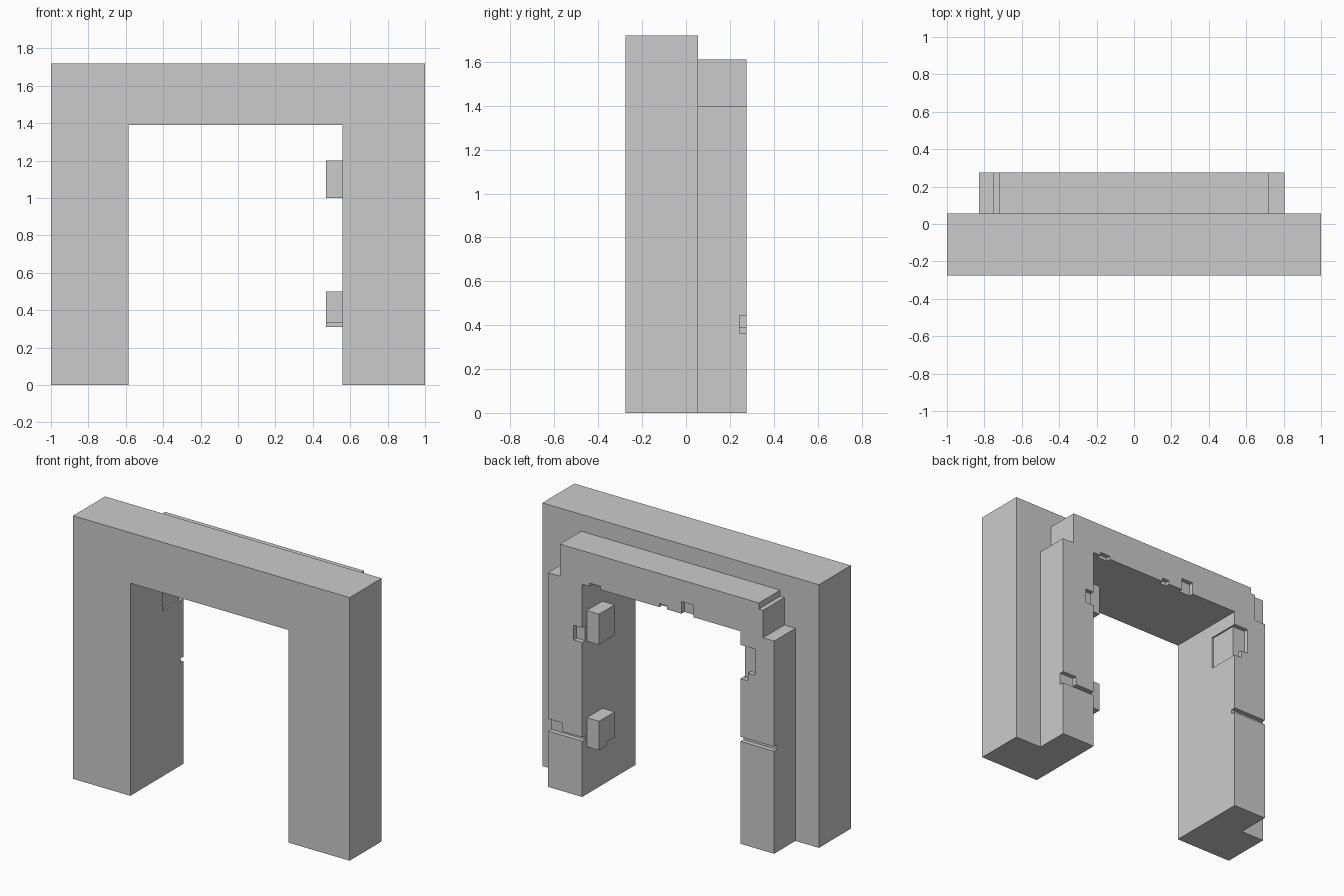
import bpy, bmesh

if "Cube" in bpy.data.objects:
    bpy.data.objects.remove(bpy.data.objects["Cube"])

Y_FRONT, Y_MID, Y_BACK = -0.275, 0.055, 0.275


def extrude_profile(name, profile, axis, a, b):
    """Extrude a closed 2D profile along x (profile = y,z) or y (profile = x,z)."""
    bm = bmesh.new()
    point = (lambda p: (p[0], a, p[1])) if axis == 'y' else (lambda p: (a, p[0], p[1]))
    face = bm.faces.new([bm.verts.new(point(p)) for p in profile])
    geom = bmesh.ops.extrude_face_region(bm, geom=[face])['geom']
    shift = (0, b - a, 0) if axis == 'y' else (b - a, 0, 0)
    bmesh.ops.translate(bm, vec=shift, verts=[v for v in geom if isinstance(v, bmesh.types.BMVert)])
    bmesh.ops.recalc_face_normals(bm, faces=bm.faces)
    mesh = bpy.data.meshes.new(name)
    bm.to_mesh(mesh)
    bm.free()
    obj = bpy.data.objects.new(name, mesh)
    bpy.context.collection.objects.link(obj)
    return obj


# Shared doorway opening
L, R, TOP = -0.586, 0.558, 1.39
opening = [(R, 0), (R, TOP), (L, TOP), (L, 0)]

# Wide front frame
extrude_profile("front_frame",
                [(-1, 0), (-1, 1.72), (1, 1.72), (1, 0)] + opening, 'y', Y_FRONT, Y_MID)

# Narrower back frame, with stepped shoulders and a chipped lintel corner
back = extrude_profile("back_frame",
                       [(-0.83, 0), (-0.83, 1.39), (-0.75, 1.39), (-0.75, 1.57), (-0.72, 1.57),
                        (-0.72, 1.61), (0.72, 1.61), (0.72, 1.40), (0.805, 1.40), (0.805, 0)]
                       + opening, 'y', Y_MID, Y_BACK)

# Chips and cracks cut in the back frame: x0, x1, z0, z1, depth
chips = [
    (0.425, 0.504, 1.30, 1.412, 0.03),    # lintel underside
    (-0.054, 0.0, 1.30, 1.414, 0.03),
    (-0.245, -0.16, 1.30, 1.47, 0.03),
    (0.50, 0.62, 1.01, 1.106, 0.03),      # right leg, upper
    (0.70, 0.90, 0.365, 0.445, 0.03),     # right leg, crack
    (0.50, 0.72, 0.365, 0.39, 0.03),
    (-0.69, -0.50, 1.13, 1.30, 0.03),     # left leg, upper
    (-0.64, -0.50, 1.08, 1.15, 0.03),
    (-0.597, -0.50, 1.08, 1.30, 0.22),
    (-0.90, -0.50, 0.67, 0.70, 0.03),     # left leg, crack
]
cutters = []
for x0, x1, z0, z1, depth in chips:
    cutter = extrude_profile("chip_cutter", [(x0, z0), (x0, z1), (x1, z1), (x1, z0)],
                             'y', Y_BACK - depth, Y_BACK + 0.1)
    cutter.hide_render = True
    mod = back.modifiers.new("chip", 'BOOLEAN')
    mod.operation, mod.solver, mod.object = 'DIFFERENCE', 'EXACT', cutter
    cutters.append(cutter)

# Bake the cuts and drop the cutters
bpy.context.view_layer.update()
graph = bpy.context.evaluated_depsgraph_get()
baked = bpy.data.meshes.new_from_object(back.evaluated_get(graph))
back.modifiers.clear()
back.data = baked
for cutter in cutters:
    bpy.data.objects.remove(cutter)

# Hinge blocks on the inner side of the right leg
extrude_profile("upper_hinge_block",
                [(0.065, 1.0), (0.065, 1.2), (0.227, 1.2), (0.227, 1.0)], 'x', 0.47, R)
extrude_profile("lower_hinge_block",
                [(0.065, 0.335), (0.065, 0.5), (0.227, 0.5), (0.227, 0.31),
                 (0.145, 0.31), (0.145, 0.335)], 'x', 0.47, R)
